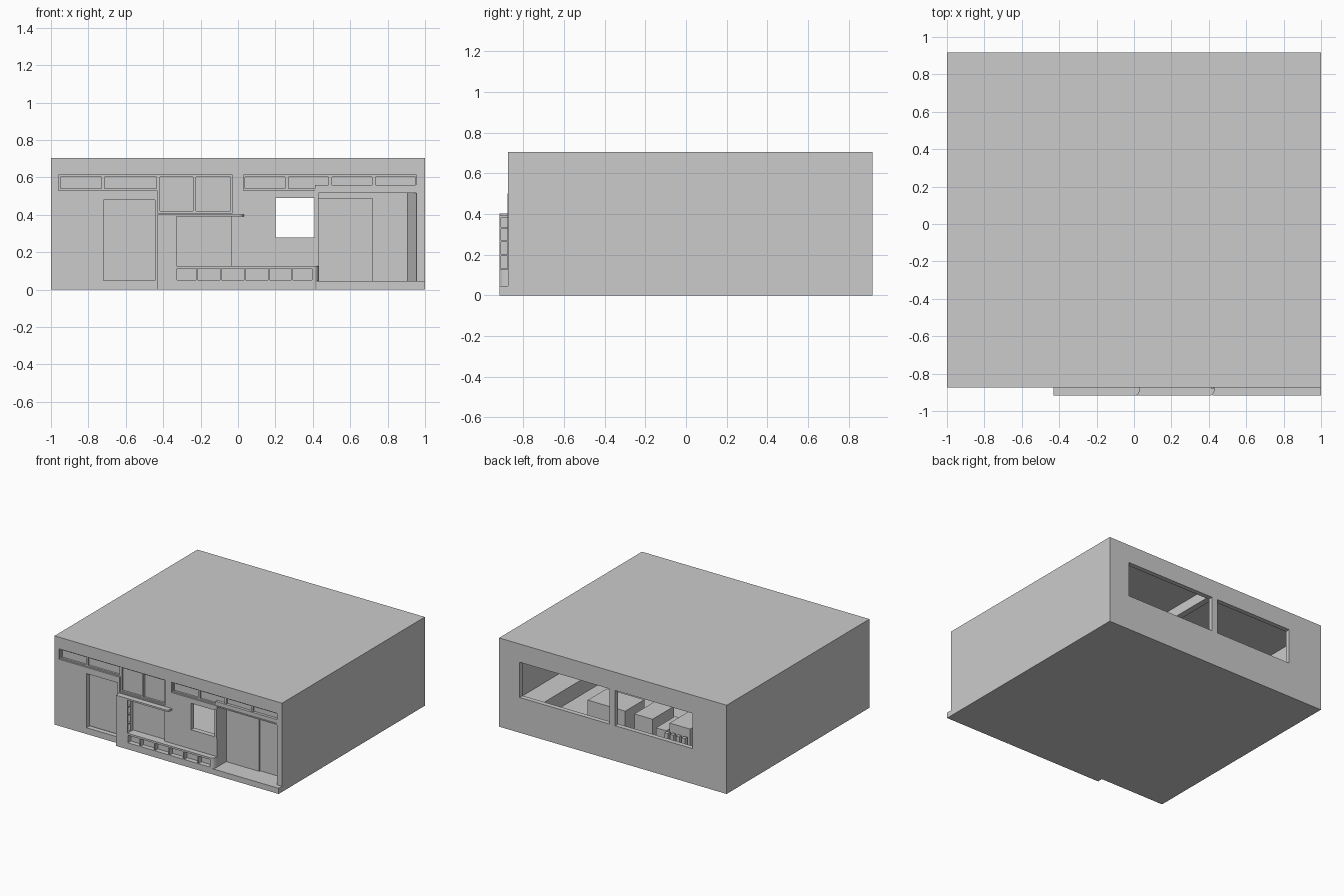
import bpy, bmesh, math

if "Cube" in bpy.data.objects:
    bpy.data.objects.remove(bpy.data.objects["Cube"])


def finish(name, bm):
    bmesh.ops.recalc_face_normals(bm, faces=bm.faces)
    me = bpy.data.meshes.new(name)
    bm.to_mesh(me)
    bm.free()
    ob = bpy.data.objects.new(name, me)
    bpy.context.collection.objects.link(ob)
    return ob


def prism(name, outline, z0, z1):
    """Upright prism from an xy outline."""
    bm = bmesh.new()
    base = bm.faces.new([bm.verts.new((x, y, z0)) for x, y in outline])
    top = bmesh.ops.extrude_face_region(bm, geom=[base])["geom"]
    for v in top:
        if isinstance(v, bmesh.types.BMVert):
            v.co.z = z1
    return finish(name, bm)


def box(name, x0, x1, y0, y1, z0, z1):
    return prism(name, [(x0, y0), (x1, y0), (x1, y1), (x0, y1)], z0, z1)


def cut(ob, cutters):
    """Subtract all cutters, then delete them."""
    for c in cutters:
        c.hide_render = True
        m = ob.modifiers.new("cut", "BOOLEAN")
        m.operation, m.object, m.solver = "DIFFERENCE", c, "EXACT"
        bpy.context.view_layer.objects.active = ob
        bpy.ops.object.modifier_apply(modifier=m.name)
        bpy.data.objects.remove(c)


def hole(x0, x1, y0, y1, z0, z1):
    return box("cutter", x0, x1, y0, y1, z0, z1)


FACE, FRONT, BACK = -0.875, -0.918, 0.918

# Building shell: room, rear windows, front openings
shell = box("building_shell", -1, 1, FACE, BACK, 0, 0.705)
cuts = [hole(-0.96, 0.96, -0.835, 0.88, 0.045, 0.67),
        hole(-0.70, -0.02, 0.8, 1, 0.28, 0.56),
        hole(0.03, 0.82, 0.8, 1, 0.28, 0.56),
        hole(-0.72, -0.445, -1, -0.82, 0.05, 0.48),
        hole(-0.33, -0.035, -1, -0.82, 0.125, 0.39),
        hole(0.20, 0.41, -1, -0.80, 0.28, 0.49),
        hole(0.43, 0.955, -1, -0.80, 0.045, 0.525)]

# Shallow frame rebates, then through-cut panes
cuts += [hole(-0.96, -0.43, -1, FACE + 0.012, 0.53, 0.612),
         hole(-0.43, -0.03, -1, FACE + 0.012, 0.41, 0.612),
         hole(0.03, 0.955, -1, FACE + 0.012, 0.53, 0.612)]
panes = [(-0.95, -0.73, 0.54), (-0.715, -0.437, 0.54),
         (-0.417, -0.24, 0.42), (-0.225, -0.04, 0.42)]
panes += [(0.037 + i * 0.2325, 0.255 + i * 0.2325 - 0.003, 0.54) for i in range(4)]
for x0, x1, z0 in panes:
    cuts.append(hole(x0, x1, -1, -0.82, z0, 0.603))
cut(shell, cuts)

# Glazing and door behind the openings
for i, (x0, x1, z0) in enumerate(panes):
    box(f"upper_pane_{i}", x0 - 0.004, x1 + 0.004, -0.848, -0.838, z0 - 0.004, 0.607)
box("display_window_pane", -0.34, -0.03, -0.845, -0.836, 0.12, 0.40)
box("left_door", -0.73, -0.435, -0.825, -0.81, 0.045, 0.49)

# Entrance alcove with a splayed right side, and its door
alcove = box("entrance_alcove", 0.412, 0.965, -0.87, -0.735, 0.03, 0.56)
cut(alcove, [prism("cutter", [(0.43, -1), (0.955, -1), (0.955, -0.87),
                              (0.905, -0.75), (0.43, -0.75)], 0.045, 0.518)])
door = box("entrance_door", 0.431, 0.72, -0.762, -0.75, 0.045, 0.49)
box("hatch_corner_post", 0.411, 0.428, -0.879, -0.84, 0.27, 0.50)

# Platform at the foot of the alcove
box("entrance_step", 0.42, 1, FRONT, FACE, 0, 0.045)


def rounded_slab(name, x0, x1, z0, z1):
    """Slab in front of the facade with a quarter-round right corner."""
    d = FACE - FRONT
    arc = [(x1 - d * 0.6 * (1 - math.sin(a)), FACE - d * math.cos(a))
           for a in [math.radians(t) for t in range(0, 91, 15)]]
    return prism(name, [(x0, FACE), (x0, FRONT)] + arc, z0, z1)


# Low counter with open cubbies
counter = rounded_slab("low_counter", -0.33, 0.432, 0, 0.127)
edges = [-0.33, -0.22, -0.093, 0.037, 0.165, 0.29, 0.40]
cut(counter, [hole(a + 0.004, b - 0.004, -1, FACE - 0.005, 0.052, 0.112)
              for a, b in zip(edges, edges[1:])])

# Pier with shelves open to the right, and awning ledge above
pier = box("shelf_pier", -0.43, -0.33, FRONT, FACE, 0, 0.39)
levels = [0.127, 0.197, 0.267, 0.33, 0.388]
cut(pier, [hole(-0.40, -0.3, FRONT + 0.008, FACE - 0.004, a + 0.004, b - 0.004)
           for a, b in zip(levels, levels[1:])])
rounded_slab("awning_ledge", -0.43, 0.032, 0.39, 0.403)

# Interior: ceiling beam, counters and cabinets
box("ceiling_beam", -0.03, 0.02, -0.835, 0.88, 0.59, 0.67)
box("side_counter", 0.77, 0.96, -0.3, 0.75, 0.045, 0.165)
for i, (x0, x1, y0, y1, z1) in enumerate([
        (0.10, 0.43, 0.38, 0.62, 0.25), (-0.14, 0.02, 0.35, 0.62, 0.25),
        (-0.47, -0.29, 0.35, 0.62, 0.26), (-0.26, -0.17, 0.38, 0.62, 0.19),
        (-0.70, -0.52, 0.35, 0.62, 0.22)]):
    box(f"cabinet_{i}", x0, x1, y0, y1, 0.045, z1)
for i in range(4):
    x = -0.46 + i * 0.05
    box(f"counter_jar_{i}", x, x + 0.03, 0.64, 0.67, 0.045, 0.20)
